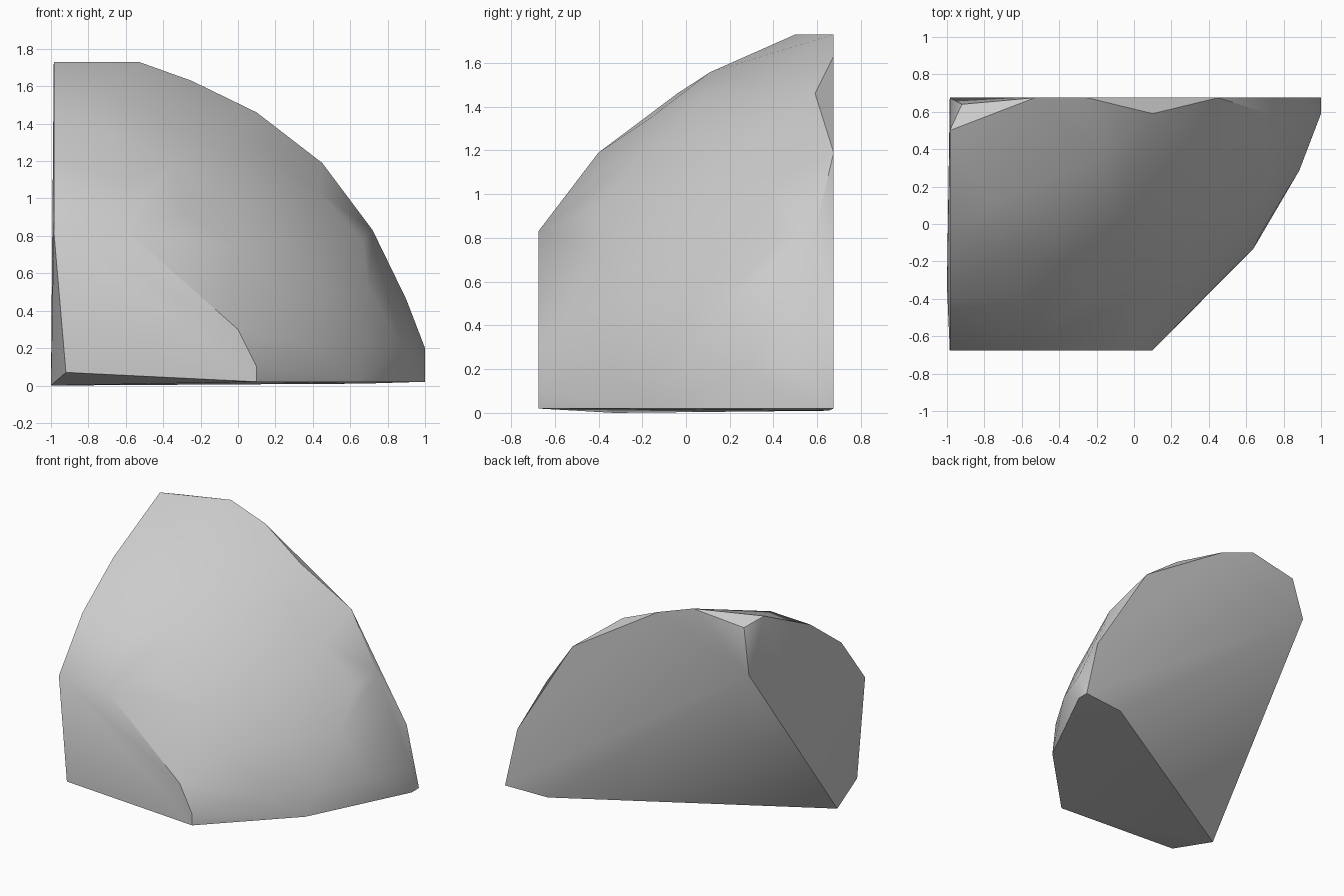
import bpy, bmesh, math
from mathutils import Vector

cube = bpy.data.objects.get("Cube")
if cube:
    bpy.data.objects.remove(cube, do_unlink=True)

# Plain grey stone
stone = bpy.data.materials.new("stone_grey")
stone.use_nodes = True
colour = (0.6, 0.6, 0.6, 1)
stone.diffuse_color = colour
stone.node_tree.nodes["Principled BSDF"].inputs["Base Color"].default_value = colour

BACK, FRONT, SIDE, TOP, BASE = 0.675, -0.675, -0.985, 1.73, 0.02
CENTRE, RADIUS = Vector((-1.15, 1.29, -0.45)), 2.36

# Rim of the rounded shell along the back, the side, the base and the front
back_rim = [(-0.53, BACK, TOP), (-0.25, BACK, 1.63), (0.1, 0.59, 1.46),
            (0.45, BACK, 1.19), (0.72, 0.59, 0.83), (0.9, BACK, 0.46),
            (1, 0.59, 0.2), (1, BACK, BASE)]
side_rim = [(SIDE, 0.5, TOP), (SIDE, -0.04, 1.46), (SIDE, -0.4, 1.19),
            (SIDE, FRONT, 0.83)]
base_rim = [(0.1, FRONT, BASE), (0.64, -0.13, BASE), (1, 0.59, BASE)]
front_rim = [(-0.6, FRONT, 0.83), (0, FRONT, 0.3), (0.1, FRONT, 0.1)]

# Chipped corners and the three points of the large slanted cut
corners = [(-0.92, 0.64, 1.68), (-0.92, FRONT, 0.07)]
slanted_cut = [(SIDE, BACK, 1.36), (0.67, 0.65, 0.01), (-1, -0.33, 0)]

bm = bmesh.new()

# Rounded face: keep the part of a ball well inside the rims
bmesh.ops.create_icosphere(bm, subdivisions=4, radius=RADIUS)
bmesh.ops.translate(bm, verts=bm.verts, vec=CENTRE)
gap = 0.1
outside = [v for v in bm.verts if not (
    v.co.x > SIDE + gap and FRONT + gap < v.co.y < 0.59 - gap
    and BASE + gap < v.co.z < TOP - gap and v.co.x < 1 - gap / 2)]
bmesh.ops.delete(bm, geom=outside, context='VERTS')
bmesh.ops.delete(bm, geom=bm.edges[:], context='EDGES_FACES')

# Wrap ball and rims into one solid chunk
for p in back_rim + side_rim + base_rim + front_rim + corners + slanted_cut:
    bm.verts.new(p)
hull = bmesh.ops.convex_hull(bm, input=bm.verts[:])
loose = [v for v in bm.verts if not v.link_faces]
bmesh.ops.delete(bm, geom=loose, context='VERTS')
bmesh.ops.dissolve_limit(bm, angle_limit=math.radians(1),
                         verts=bm.verts[:], edges=bm.edges[:])
bmesh.ops.recalc_face_normals(bm, faces=bm.faces[:])

mesh = bpy.data.meshes.new("rock_chunk")
bm.to_mesh(mesh)
bm.free()
mesh.materials.append(stone)
rock = bpy.data.objects.new("rock_chunk", mesh)
bpy.context.collection.objects.link(rock)
bpy.context.view_layer.objects.active = rock
rock.select_set(True)
bpy.ops.object.shade_smooth_by_angle(angle=math.radians(40))
